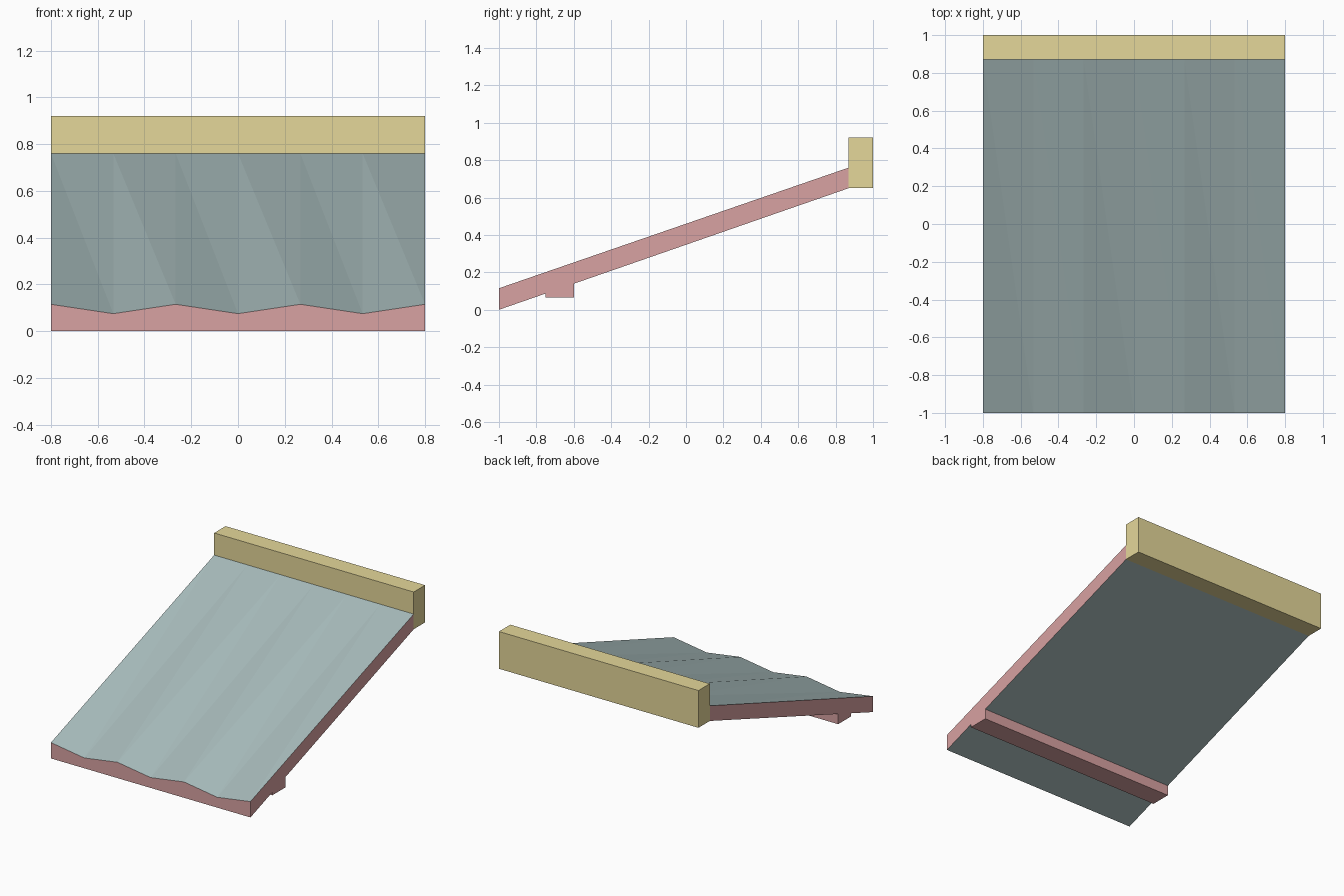
import bpy, bmesh

if "Cube" in bpy.data.objects:
    bpy.data.objects.remove(bpy.data.objects["Cube"])

W = 0.8                      # half width
FRONT, BACK = -1.0, 0.87     # slab ends along y
RISE = 0.65                  # height gained by the slope


def material(name, rgb):
    m = bpy.data.materials.new(name)
    m.diffuse_color = (*rgb, 1)
    m.use_nodes = True
    m.node_tree.nodes["Principled BSDF"].inputs["Base Color"].default_value = m.diffuse_color
    return m


def finish(name, bm, mats):
    bmesh.ops.recalc_face_normals(bm, faces=bm.faces)
    me = bpy.data.meshes.new(name)
    bm.to_mesh(me)
    bm.free()
    for m in mats:
        me.materials.append(m)
    ob = bpy.data.objects.new(name, me)
    bpy.context.collection.objects.link(ob)
    return ob


def prism(name, profile, mat):
    """Extrude a (y, z) profile across the full width."""
    bm = bmesh.new()
    face = bm.faces.new([bm.verts.new((-W, y, z)) for y, z in profile])
    ext = bmesh.ops.extrude_face_region(bm, geom=[face])["geom"]
    verts = [g for g in ext if isinstance(g, bmesh.types.BMVert)]
    bmesh.ops.translate(bm, verts=verts, vec=(2 * W, 0, 0))
    return finish(name, bm, [mat])


def underside(y):
    return (y - FRONT) / (BACK - FRONT) * RISE


teal = material("covering", (0.39, 0.50, 0.50))
red = material("edging", (0.69, 0.36, 0.36))
gold = material("ridge", (0.78, 0.68, 0.32))

# Sloped slab: wavy front edge, straight back edge, covering above and below
bm = bmesh.new()
N = 6
xs = [-W + 2 * W * i / N for i in range(N + 1)]
front = [bm.verts.new((x, FRONT, 0.075 if i % 2 else 0.115)) for i, x in enumerate(xs)]
back = [bm.verts.new((x, BACK, 0.76)) for x in xs]
fl, fr = (bm.verts.new((x, FRONT, 0)) for x in (-W, W))
bl, br = (bm.verts.new((x, BACK, RISE)) for x in (-W, W))
for i in range(N):
    bm.faces.new((front[i], front[i + 1], back[i]))
    bm.faces.new((front[i + 1], back[i + 1], back[i]))
bm.faces.new((fl, bl, br, fr))
for loop in ([fl, fr] + front[::-1],
             [bl] + back + [br],
             [fl, front[0], back[0], bl],
             [fr, br, back[-1], front[-1]]):
    bm.faces.new(loop).material_index = 1
finish("roof_slab", bm, [teal, red])

# Cleat under the lower end, top cut to the slope
prism("support_cleat", [(-0.75, 0.065), (-0.6, 0.065),
                        (-0.6, underside(-0.6)), (-0.75, underside(-0.75))], red)

# Beam along the upper end
prism("ridge_beam", [(BACK, 0.65), (1, 0.65), (1, 0.92), (BACK, 0.92)], gold)
